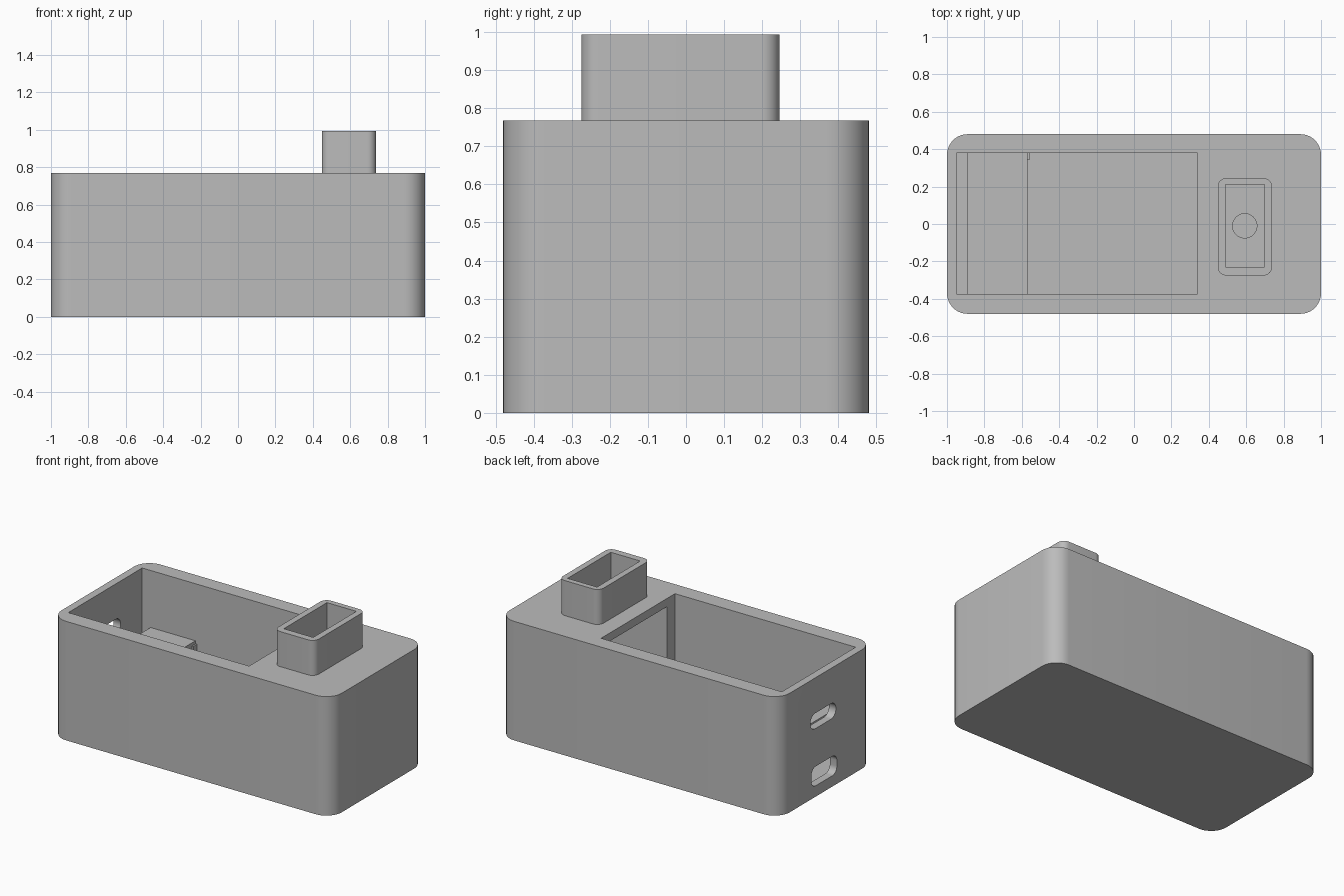
import bpy, bmesh, math
from mathutils import Vector

old = bpy.data.objects.get("Cube")
if old:
    bpy.data.objects.remove(old, do_unlink=True)

grey = bpy.data.materials.new("plain_grey")
grey.use_nodes = True
grey.diffuse_color = (0.5, 0.5, 0.5, 1)
grey.node_tree.nodes["Principled BSDF"].inputs["Base Color"].default_value = (0.5, 0.5, 0.5, 1)


def prism(name, u, v, w, radius=0, axis="z", steps=10):
    """Rounded rectangle in u, v extruded over the range w, along z or x."""
    if radius:
        outline = []
        corners = ((u[1], v[1], -1, -1), (u[0], v[1], 1, -1),
                   (u[0], v[0], 1, 1), (u[1], v[0], -1, 1))
        for k, (cu, cv, su, sv) in enumerate(corners):
            for i in range(steps + 1):
                a = math.pi / 2 * (k + i / steps)
                outline.append((cu + radius * (su + math.cos(a)),
                                cv + radius * (sv + math.sin(a))))
    else:
        outline = [(u[1], v[1]), (u[0], v[1]), (u[0], v[0]), (u[1], v[0])]

    bm = bmesh.new()
    place = (lambda p, q, h: (p, q, h)) if axis == "z" else (lambda p, q, h: (h, p, q))
    base = bm.faces.new([bm.verts.new(place(p, q, w[0])) for p, q in outline])
    extruded = bmesh.ops.extrude_face_region(bm, geom=[base], use_keep_orig=True)
    top = [g for g in extruded["geom"] if isinstance(g, bmesh.types.BMVert)]
    bmesh.ops.translate(bm, verts=top, vec=Vector(place(0, 0, w[1] - w[0])))
    bmesh.ops.remove_doubles(bm, verts=bm.verts, dist=1e-5)
    bmesh.ops.recalc_face_normals(bm, faces=bm.faces)
    mesh = bpy.data.meshes.new(name)
    bm.to_mesh(mesh)
    bm.free()
    mesh.materials.append(grey)
    obj = bpy.data.objects.new(name, mesh)
    bpy.context.collection.objects.link(obj)
    return obj


def select(obj):
    bpy.ops.object.select_all(action="DESELECT")
    obj.select_set(True)
    bpy.context.view_layer.objects.active = obj


def cut(target, cutter):
    cutter.hide_render = True
    mod = target.modifiers.new("cut", "BOOLEAN")
    mod.operation = "DIFFERENCE"
    mod.solver = "EXACT"
    mod.object = cutter
    select(target)
    bpy.ops.object.modifier_apply(modifier=mod.name)
    bpy.data.objects.remove(cutter, do_unlink=True)


# Main housing with its open bay and the chamber under the tower
body = prism("housing", (-1, 1), (-0.48, 0.48), (0, 0.768), 0.11)
cut(body, prism("bay_cutter", (-0.95, 0.34), (-0.373, 0.38), (0.05, 0.9)))
cut(body, prism("chamber_cutter", (0.3, 0.95), (-0.29, 0.3), (0.05, 0.715)))

# Port slots in the end wall
cut(body, prism("upper_slot_cutter", (-0.10, 0.16), (0.44, 0.54), (-1.1, -0.92), 0.049, "x"))
cut(body, prism("lower_slot_cutter", (-0.11, 0.15), (0.07, 0.195), (-1.1, -0.92), 0.045, "x"))

# Round hole between the tower and the chamber
cut(body, prism("hole_cutter", (0.527, 0.657), (-0.075, 0.055), (0.6, 0.9), 0.0649))

# Hollow tower on the top face
tower = prism("tower", (0.448, 0.738), (-0.275, 0.245), (0.768, 0.994), 0.045)
cut(tower, prism("tower_cutter", (0.488, 0.698), (-0.23, 0.21), (0.7, 1.1)))

# Shelf across the bay, with a small rib at its end
shelf = prism("shelf", (-0.89, -0.57), (-0.373, 0.38), (0.35, 0.4))
rib = prism("shelf_rib", (-0.575, -0.559), (0.343, 0.38), (0.05, 0.38))

for obj in (body, tower, shelf, rib):
    select(obj)
    bpy.ops.object.shade_smooth_by_angle(angle=math.radians(30))
